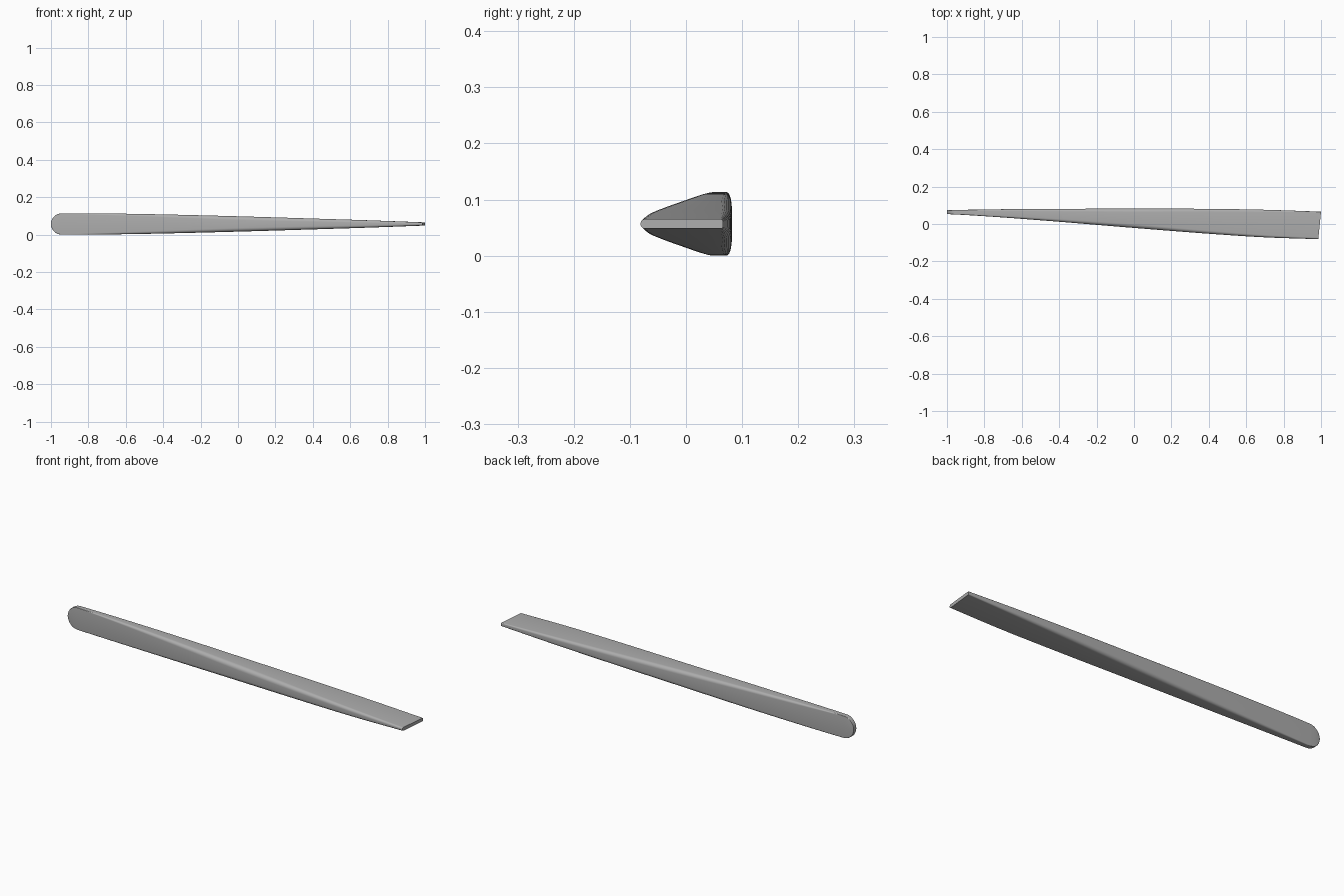
import bpy, bmesh, math

if "Cube" in bpy.data.objects:
    bpy.data.objects.remove(bpy.data.objects["Cube"])

ZC = 0.0567      # centre height
R = 0.0567       # radius of the rounded left tip
TIP = -1 + R     # centre of the rounded tip

# x, front y, back y, half height, front corner radius, back corner radius
KEYS = [(-1.0, 0.053, 0.074, 0.0567, 0.002, 0.003),
        (-0.9, 0.048, 0.076, 0.0567, 0.003, 0.004),
        (-0.7, 0.035, 0.079, 0.0560, 0.009, 0.010),
        (-0.4, 0.012, 0.081, 0.0510, 0.015, 0.014),
        (0.0, -0.021, 0.082, 0.0410, 0.020, 0.018),
        (0.4, -0.052, 0.081, 0.0290, 0.017, 0.016),
        (0.7, -0.071, 0.076, 0.0195, 0.013, 0.012),
        (1.0, -0.081, 0.066, 0.0085, 0.008, 0.004)]


def section_at(x):
    """Smoothly interpolate the key sections (Catmull-Rom style)."""
    i = max(j for j in range(len(KEYS) - 1) if KEYS[j][0] <= x + 1e-9)
    a, b = KEYS[i], KEYS[i + 1]
    p, n = KEYS[max(i - 1, 0)], KEYS[min(i + 2, len(KEYS) - 1)]
    d = b[0] - a[0]
    t = (x - a[0]) / d
    out = []
    for k in range(1, 6):
        ma = (b[k] - p[k]) / (b[0] - p[0]) * d
        mb = (n[k] - a[k]) / (n[0] - a[0]) * d
        out.append((2*t**3 - 3*t*t + 1) * a[k] + (t**3 - 2*t*t + t) * ma
                   + (3*t*t - 2*t**3) * b[k] + (t**3 - t*t) * mb)
    return out


def ring(bm, x):
    """Rounded rectangle cross-section at x."""
    y0, y1, h, rf, rb = section_at(x)
    if x < TIP:
        h = max(math.sqrt(max(R*R - (x - TIP)**2, 0)), 0.001)
    rf, rb = min(rf, h * 0.98), min(rb, h * 0.98)
    corners = [(y1 - rb, h - rb, rb, 0), (y0 + rf, h - rf, rf, 90),
               (y0 + rf, rf - h, rf, 180), (y1 - rb, rb - h, rb, 270)]
    verts = []
    for cy, cz, r, start in corners:
        for s in range(7):
            a = math.radians(start + s * 15)
            y = cy + r * math.cos(a)
            slant = 0.1 * (y - 0.066) * max(0, (x - 0.5) / 0.5)  # skewed right end
            verts.append(bm.verts.new((x + slant, y, ZC + cz + r * math.sin(a))))
    return verts


# Tapered, twisting-looking bar lofted from vertical blade to flat blade
bm = bmesh.new()
xs = [TIP - R * math.cos(math.radians(a)) for a in range(0, 90, 6)]
xs += [TIP + (1 - TIP) * i / 40 for i in range(41)]
rings = [ring(bm, x) for x in xs]
for a, b in zip(rings, rings[1:]):
    for i in range(len(a)):
        j = (i + 1) % len(a)
        bm.faces.new((a[i], a[j], b[j], b[i]))
bm.faces.new(rings[0])
bm.faces.new(rings[-1])
bmesh.ops.recalc_face_normals(bm, faces=bm.faces)
mesh = bpy.data.meshes.new("tapered_bar")
bm.to_mesh(mesh)
bm.free()

bar = bpy.data.objects.new("tapered_bar", mesh)
bpy.context.collection.objects.link(bar)
grey = bpy.data.materials.new("plain grey")
grey.diffuse_color = (0.42, 0.42, 0.42, 1)
grey.use_nodes = True
grey.node_tree.nodes["Principled BSDF"].inputs["Base Color"].default_value = grey.diffuse_color
mesh.materials.append(grey)

bpy.context.view_layer.objects.active = bar
bar.select_set(True)
bpy.ops.object.shade_smooth_by_angle(angle=math.radians(35))
